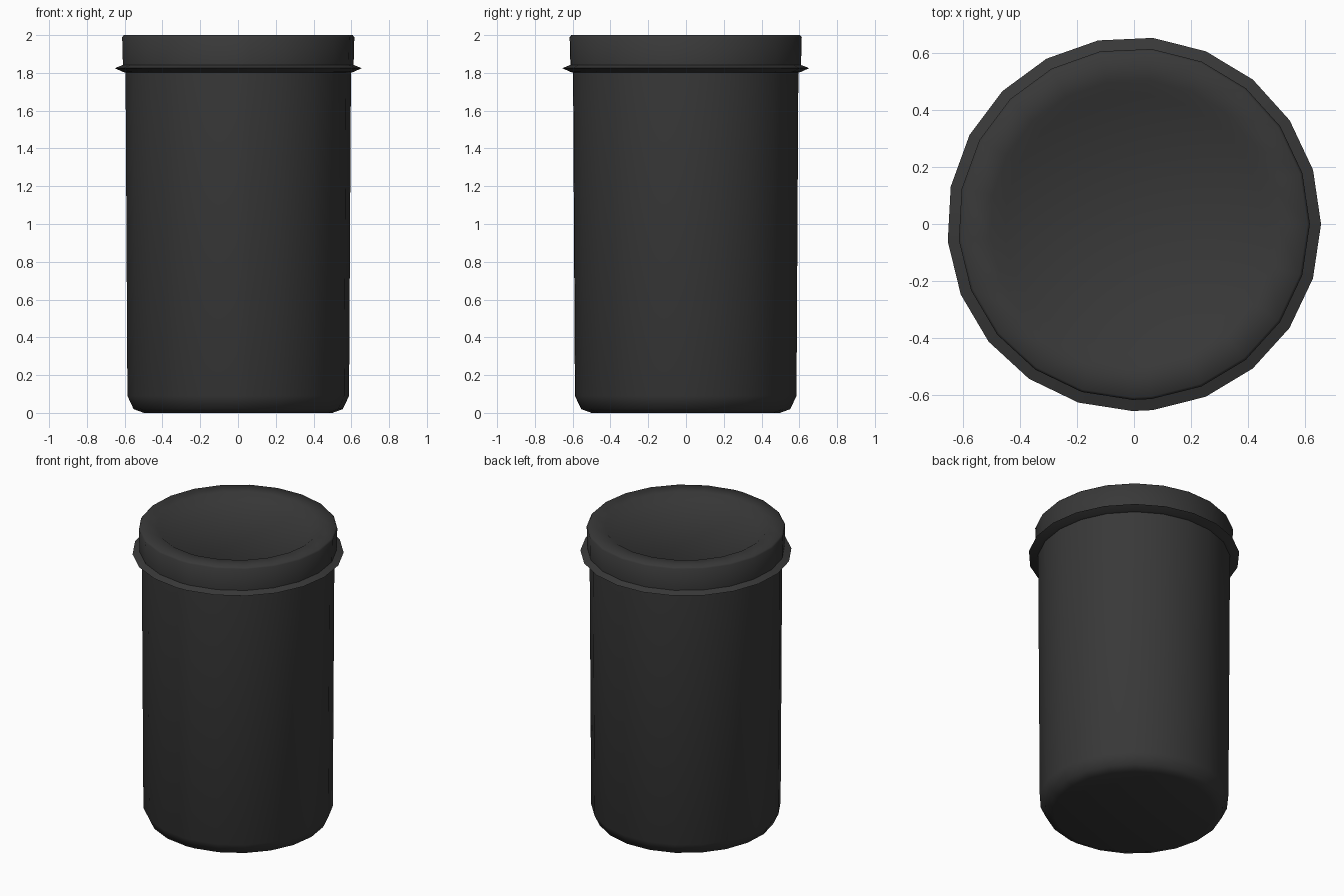
import bpy, bmesh, math

if "Cube" in bpy.data.objects:
    bpy.data.objects.remove(bpy.data.objects["Cube"])

# Lathe angles: 22 sides with one narrow seam facet near the front
ANGLES = [math.radians(-84.3 + 16.85 * i) for i in range(22)]

dark = bpy.data.materials.new("dark_plastic")
dark.diffuse_color = (0.04, 0.04, 0.04, 1)
dark.use_nodes = True
dark.node_tree.nodes["Principled BSDF"].inputs["Base Color"].default_value = dark.diffuse_color


def lathe(name, profile, smooth_angle):
    """Revolve (radius, z) points, bottom to top, and cap open ends."""
    bm = bmesh.new()
    rings = [[bm.verts.new((r * math.cos(a), r * math.sin(a), z)) for a in ANGLES]
             for r, z in profile]
    n = len(ANGLES)
    for low, high in zip(rings, rings[1:]):
        for i in range(n):
            j = (i + 1) % n
            bm.faces.new((low[i], low[j], high[j], high[i]))
    bm.faces.new(rings[0][::-1])
    bm.faces.new(rings[-1])
    bmesh.ops.recalc_face_normals(bm, faces=bm.faces)
    mesh = bpy.data.meshes.new(name)
    bm.to_mesh(mesh)
    bm.free()
    mesh.materials.append(dark)
    obj = bpy.data.objects.new(name, mesh)
    bpy.context.collection.objects.link(obj)
    bpy.ops.object.select_all(action='DESELECT')
    obj.select_set(True)
    bpy.context.view_layer.objects.active = obj
    bpy.ops.object.shade_smooth_by_angle(angle=math.radians(smooth_angle))
    return obj


# Slightly tapered canister with a rounded bottom edge
lathe("canister_body", [(0.50, 0.0), (0.555, 0.02), (0.588, 0.09),
                        (0.598, 1.81)], 60)

# Snap-on lid: pointed flange, rim, and shallow recessed top
lathe("lid", [(0.59, 1.80), (0.612, 1.805), (0.655, 1.825), (0.612, 1.842),
              (0.616, 1.99), (0.607, 2.0), (0.505, 2.0), (0.455, 1.965)], 50)
